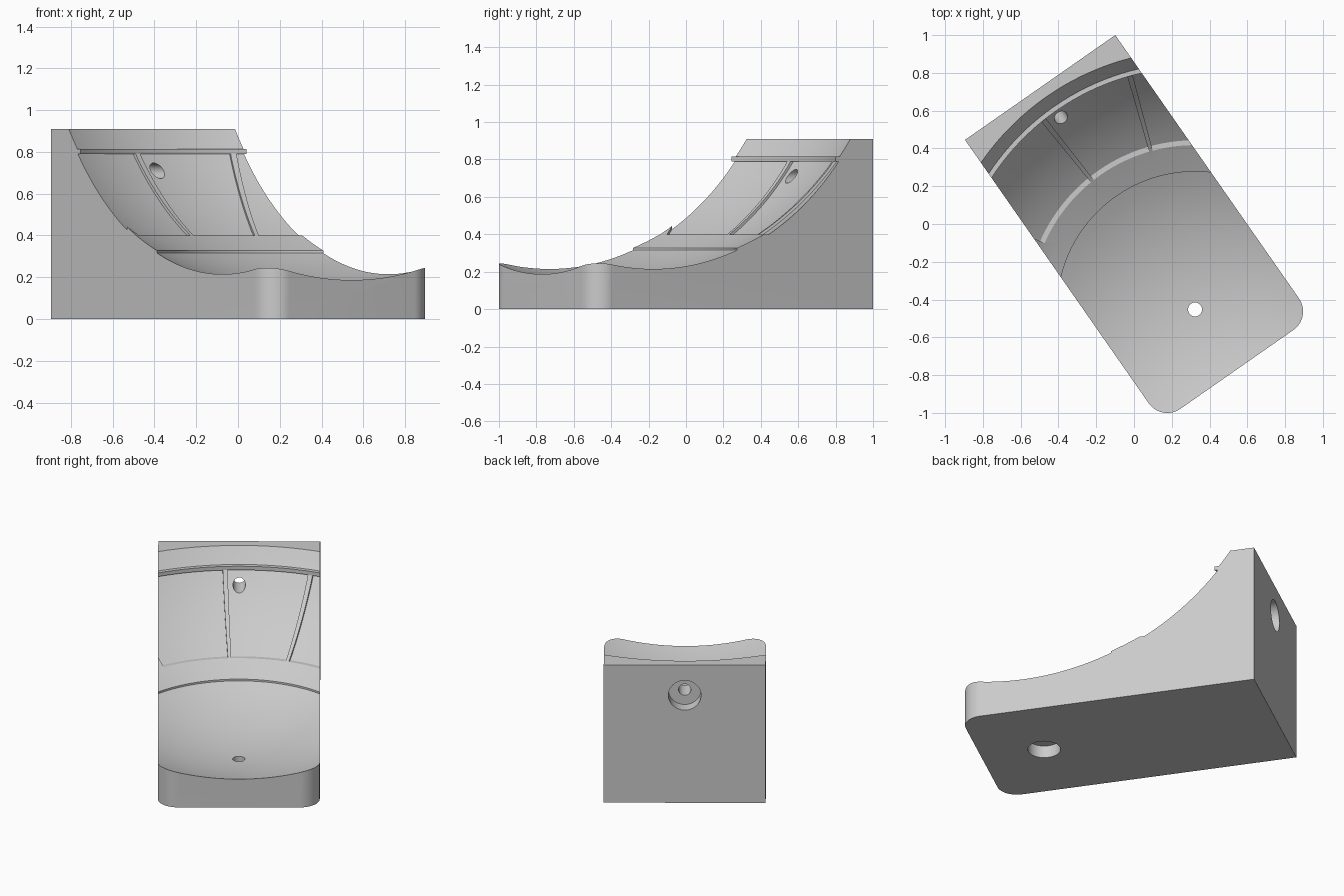
import bpy, bmesh, math
from mathutils import Matrix

if "Cube" in bpy.data.objects:
    bpy.data.objects.remove(bpy.data.objects["Cube"])

W, BACK, FRONT, H, RC = 0.485, 1.433, -0.387, 0.91, 0.12   # block, origin on the bowl axis
R, Z0 = 1.6, 0.1425                                        # bowl sphere

grey = bpy.data.materials.new("light_grey")
grey.diffuse_color = (0.6, 0.6, 0.6, 1)
grey.use_nodes = True
grey.node_tree.nodes["Principled BSDF"].inputs["Base Color"].default_value = grey.diffuse_color


def make_object(name, bm):
    bmesh.ops.recalc_face_normals(bm, faces=bm.faces)
    me = bpy.data.meshes.new(name)
    bm.to_mesh(me)
    bm.free()
    ob = bpy.data.objects.new(name, me)
    bpy.context.collection.objects.link(ob)
    return ob


def extrude(name, outline, z0, z1):
    bm = bmesh.new()
    face = bm.faces.new([bm.verts.new((x, y, z0)) for x, y in outline])
    res = bmesh.ops.extrude_face_region(bm, geom=[face])
    verts = [g for g in res["geom"] if isinstance(g, bmesh.types.BMVert)]
    bmesh.ops.translate(bm, verts=verts, vec=(0, 0, z1 - z0))
    return make_object(name, bm)


def lathe(name, section, a0=0, a1=360, n=160):
    """Sweep a closed (r, z) section about z between two angles in degrees."""
    full = a1 - a0 >= 360
    bm = bmesh.new()
    rings = []
    for i in range(n if full else n + 1):
        a = math.radians(a0 + (a1 - a0) * i / n)
        rings.append([bm.verts.new((r * math.cos(a), r * math.sin(a), z)) for r, z in section])
    m = len(section)
    for i in range(n):
        p, q = rings[i], rings[(i + 1) % len(rings)]
        for j in range(m):
            k = (j + 1) % m
            bm.faces.new((p[j], p[k], q[k], q[j]))
    if not full:
        bm.faces.new(rings[0])
        bm.faces.new(rings[-1])
    bmesh.ops.remove_doubles(bm, verts=bm.verts, dist=1e-5)
    return make_object(name, bm)


def cylinder(name, radius, depth, matrix):
    bm = bmesh.new()
    bmesh.ops.create_cone(bm, cap_ends=True, segments=48, radius1=radius,
                          radius2=radius, depth=depth, matrix=matrix)
    return make_object(name, bm)


def cut(target, cutter):
    mod = target.modifiers.new("cut", 'BOOLEAN')
    mod.operation, mod.solver, mod.object = 'DIFFERENCE', 'EXACT', cutter
    bpy.context.view_layer.objects.active = target
    bpy.ops.object.modifier_apply(modifier=mod.name)
    bpy.data.objects.remove(cutter)


def bowl_z(r, z0=Z0):
    return z0 + R - math.sqrt(R * R - r * r)


def bowl_r(z, off=0.0):
    return math.sqrt((R + off) ** 2 - (Z0 + R - z) ** 2)


# Block with two rounded front corners
outline = [(W, BACK), (-W, BACK)]
for cx, start in ((-W + RC, 180), (W - RC, 270)):
    for i in range(17):
        a = math.radians(start + 90 * i / 16)
        outline.append((cx + RC * math.cos(a), FRONT + RC + RC * math.sin(a)))
block = extrude("bowl_segment_block", outline, 0, H)

# Bowl surface: floor, small step, wall, moulding, upper rim
section = [(0.73 * i / 14, bowl_z(0.73 * i / 14, 0.139)) for i in range(15)]
section += [(0.73, 0.327), (0.8, 0.362), (0.87, 0.40)]
section += [(bowl_r(0.40 + 0.39 * i / 14), 0.40 + 0.39 * i / 14) for i in range(1, 14)]
section += [(1.283, 0.79), (1.283, 0.815), (1.308, 0.815), (1.342, 0.862),
            (1.374, 0.91), (1.42, 0.98), (0, 0.98)]
cut(block, lathe("bowl_cutter", section))

# Recessed wall panels, leaving thin ribs between them
panel = [(bowl_r(0.40 + 0.39 * i / 14, 0.014), 0.40 + 0.39 * i / 14) for i in range(15)]
panel += [(1.1, 0.79), (0.8, 0.40)]
for lo, hi in ((4.4, 31.3), (-18.7, 3.1), (-36, -20.0)):
    cut(block, lathe("panel_cutter", panel, 90 + lo, 90 + hi, 24))

# Counterbored screw holes: one down through the floor, one through the back
back_turn = Matrix.Rotation(math.radians(90), 4, 'X')
for radius, depth, z in ((0.037, 0.8, 0.0), (0.098, 0.16, 0.0)):
    cut(block, cylinder("floor_hole", radius, depth, Matrix.Translation((0, 0, z))))
    cut(block, cylinder("back_hole", radius, depth,
                        Matrix.Translation((0, BACK, 0.71)) @ back_turn))

# Turn the block and centre it
block.data.transform(Matrix.Translation((0.323, -0.4525, 0)) @
                     Matrix.Rotation(math.radians(34.9), 4, 'Z'))
block.data.materials.clear()
block.data.materials.append(grey)
bpy.ops.object.select_all(action='DESELECT')
block.select_set(True)
bpy.context.view_layer.objects.active = block
bpy.ops.object.shade_smooth_by_angle(angle=math.radians(25))
